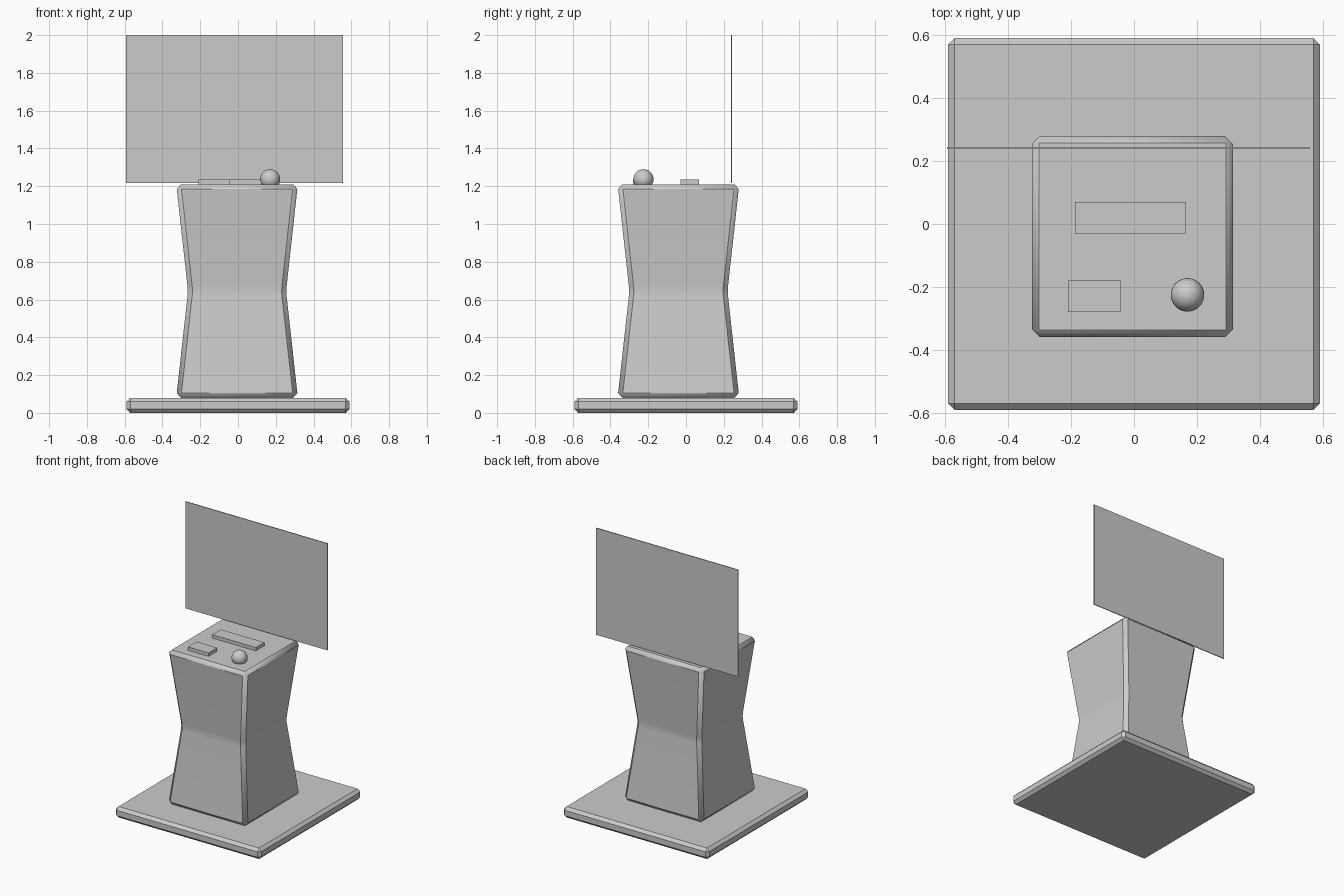
import bpy, bmesh

if "Cube" in bpy.data.objects:
    bpy.data.objects.remove(bpy.data.objects["Cube"])


def finish(name, bm, bevel=0.0):
    """Turn a bmesh into a named object, optionally with chamfered edges."""
    bmesh.ops.recalc_face_normals(bm, faces=bm.faces)
    mesh = bpy.data.meshes.new(name)
    bm.to_mesh(mesh)
    bm.free()
    obj = bpy.data.objects.new(name, mesh)
    bpy.context.collection.objects.link(obj)
    if bevel:
        mod = obj.modifiers.new("chamfer", 'BEVEL')
        mod.width = bevel
        mod.segments = 1
        mod.limit_method = 'ANGLE'
        mod.angle_limit = 0.7
    return obj


def square_stack(name, cx, cy, levels, bevel):
    """Loft square sections given as (z, half width)."""
    bm = bmesh.new()
    rings = [[bm.verts.new((cx + sx * h, cy + sy * h, z))
              for sx, sy in ((-1, -1), (1, -1), (1, 1), (-1, 1))]
             for z, h in levels]
    for a, b in zip(rings, rings[1:]):
        for i in range(4):
            j = (i + 1) % 4
            bm.faces.new((a[i], a[j], b[j], b[i]))
    bm.faces.new(rings[0][::-1])
    bm.faces.new(rings[-1])
    return finish(name, bm, bevel)


def box(name, x0, x1, y0, y1, z0, z1, bevel=0.0):
    bm = bmesh.new()
    bmesh.ops.create_cube(bm, size=1)
    for v in bm.verts:
        v.co = ((x0 + x1) / 2 + v.co.x * (x1 - x0),
                (y0 + y1) / 2 + v.co.y * (y1 - y0),
                (z0 + z1) / 2 + v.co.z * (z1 - z0))
    return finish(name, bm, bevel)


def smooth(obj):
    bpy.ops.object.select_all(action='DESELECT')
    obj.select_set(True)
    bpy.context.view_layer.objects.active = obj
    bpy.ops.object.shade_smooth_by_angle()


# Floor plate
box("base_plate", -0.59, 0.59, -0.59, 0.59, 0.0, 0.08, 0.02)

# Waisted pedestal with a softened waist
pedestal = square_stack("pedestal", -0.005, -0.04,
                        [(0.08, 0.322), (0.62, 0.2625), (0.645, 0.261),
                         (0.67, 0.2625), (1.21, 0.322)], 0.025)
smooth(pedestal)

# Controls on the top
box("keyboard", -0.188, 0.165, -0.03, 0.07, 1.20, 1.235)
box("button_pad", -0.21, -0.043, -0.28, -0.18, 1.20, 1.235)
bm = bmesh.new()
bmesh.ops.create_uvsphere(bm, u_segments=32, v_segments=16, radius=0.053)
bmesh.ops.translate(bm, verts=bm.verts, vec=(0.17, -0.225, 1.237))
smooth(finish("trackball", bm))

# Thin upright screen
box("screen", -0.594, 0.557, 0.238, 0.244, 1.217, 2.0)
